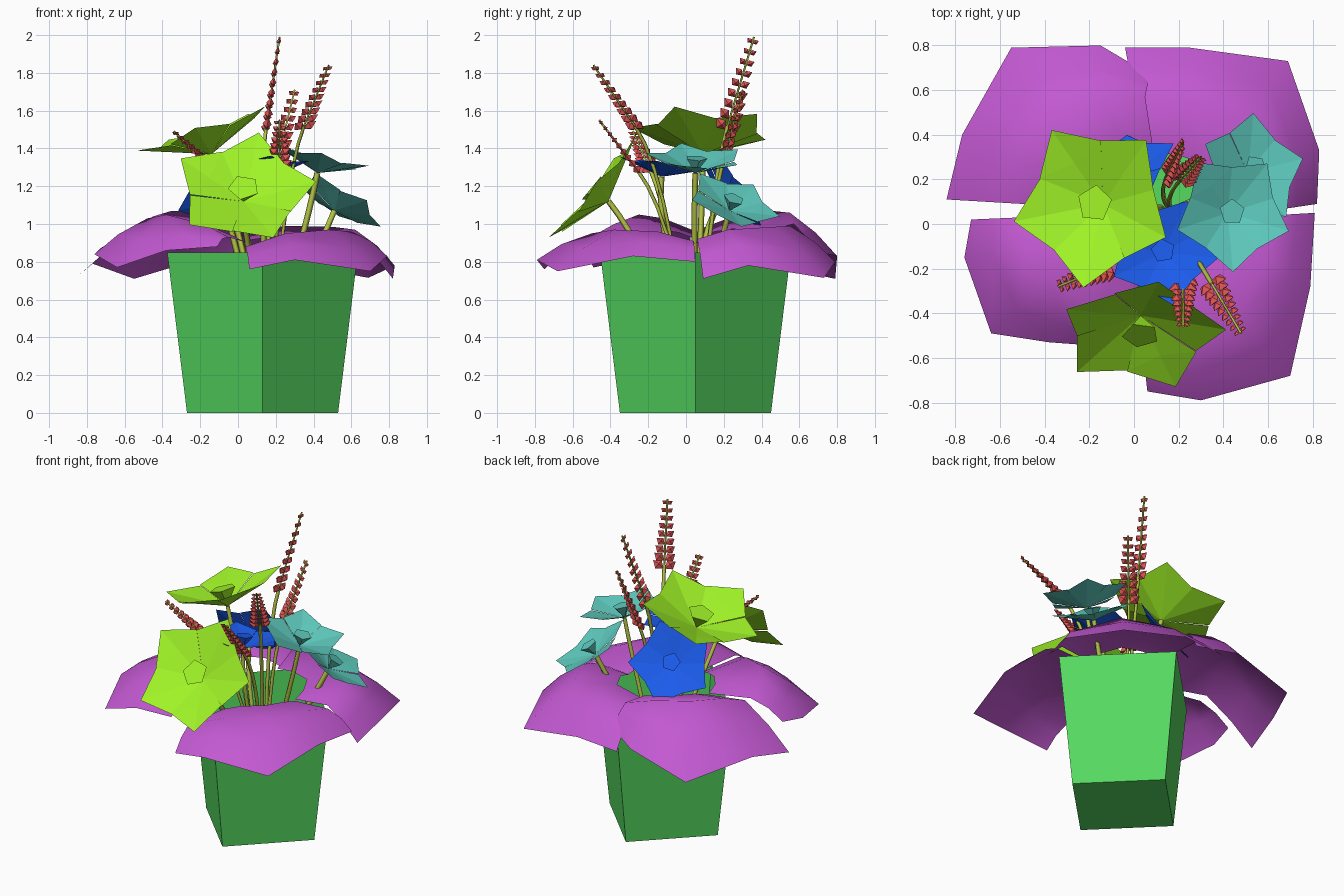
import bpy, bmesh, math
from mathutils import Vector as V

if "Cube" in bpy.data.objects:
    bpy.data.objects.remove(bpy.data.objects["Cube"])

def mat(name, *c):
    m = bpy.data.materials.new(name)
    m.diffuse_color = (*[x ** 2.2 for x in c], 1)
    m.use_nodes = True
    m.node_tree.nodes["Principled BSDF"].inputs["Base Color"].default_value = m.diffuse_color
    return m

GREEN, PURPLE = mat("pot_green", .34, .85, .38), mat("wrap_purple", .76, .35, .82)
LIME, TEAL = mat("lime", .62, .95, .17), mat("teal", .37, .79, .74)
BLUE, RED = mat("blue", .13, .36, .92), mat("red", .9, .34, .34)
STEM = mat("stem_olive", .7, .76, .28)
CENTRE = V((.13, .05, 0))

def add(name, verts, faces, material, smooth=False):
    me = bpy.data.meshes.new(name)
    me.from_pydata([tuple(v) for v in verts], [], faces)
    me.materials.append(material)
    ob = bpy.data.objects.new(name, me)
    bpy.context.collection.objects.link(ob)
    for p in me.polygons:
        p.use_smooth = smooth
    return ob

# Square tapered pot standing corner-forward, open at the top
def diamond(r, z):
    return [CENTRE + V((r * math.cos(i * math.pi / 2), r * math.sin(i * math.pi / 2), z)) for i in range(4)]

add("pot", diamond(.4, 0) + diamond(.505, .85),
    [(3, 2, 1, 0)] + [(i, (i + 1) % 4, (i + 1) % 4 + 4, i + 4) for i in range(4)], GREEN)

# Wrapping flaps: inner edge, raised ridge, bulging middle and drooping outer edge
def flap(name, ridge, outer):
    ridge, outer = [V(p) for p in ridge], [V(p) for p in outer]
    inner = []
    for p in ridge:
        q = CENTRE + (p - CENTRE) * .52
        q.z = p.z * .5 + .88 * .5
        inner.append(q)
    mid = [a.lerp(b, .55) + V((0, 0, .02)) for a, b in zip(ridge, outer)]
    rows = inner + ridge + mid + outer
    faces = [(r * 5 + c, (r + 1) * 5 + c, (r + 1) * 5 + c + 1, r * 5 + c + 1) for r in range(3) for c in range(4)]
    add(name, rows, faces, PURPLE, True)

flap("wrap_front_right",
     [(.04, -.58, .88), (.25, -.5, .95), (.48, -.38, .97), (.6, -.15, .96), (.64, .04, .91)],
     [(.06, -.75, .76), (.3, -.79, .81), (.70, -.68, .75), (.79, -.28, .83), (.81, .05, .80)])
flap("wrap_back_right",
     [(.62, .06, .92), (.62, .22, .97), (.5, .47, .985), (.25, .55, .99), (0, .58, .95)],
     [(.82, .09, .71), (.83, .33, .78), (.69, .73, .715), (.25, .79, .80), (-.04, .79, .78)])
flap("wrap_back_left",
     [(.05, .57, 1.0), (-.15, .55, 1.06), (-.35, .45, 1.07), (-.45, .25, 1.04), (-.5, .09, .98)],
     [(.07, .67, .86), (-.15, .80, .83), (-.55, .79, .71), (-.77, .4, .79), (-.84, .11, .73)])
flap("wrap_front_left",
     [(-.5, .03, .97), (-.48, -.12, 1.03), (-.38, -.25, 1.05), (-.18, -.38, 1.0), (-.05, -.48, .93)],
     [(-.73, .02, .87), (-.76, -.15, .84), (-.64, -.49, .77), (-.38, -.53, .86), (-.11, -.55, .88)])

# Curved stems
def stem(name, ctrl, end, radius):
    base = V((.15 + .15 * (end.x - .13), .05 + .15 * (end.y - .05), .4))
    pts = [base * (1 - t) ** 2 + ctrl * 2 * t * (1 - t) + end * t * t for t in [i / 6 for i in range(7)]]
    line(name, pts, radius)

def line(name, pts, radius):
    cu = bpy.data.curves.new(name, 'CURVE')
    cu.dimensions = '3D'
    cu.bevel_depth, cu.bevel_resolution = radius, 0
    cu.materials.append(STEM)
    sp = cu.splines.new('POLY')
    sp.points.add(len(pts) - 1)
    for q, p in zip(sp.points, pts):
        q.co = (*p, 1)
    bpy.context.collection.objects.link(bpy.data.objects.new(name, cu))

# Five-petalled flower: cupped, folded, pointed petals and a small centre
def flower(name, centre, normal, r, phase, material, cup):
    c, n = V(centre), V(normal).normalized()
    u = (V((1, 0, 0)) - n * n.x).normalized()
    w = n.cross(u)
    verts, faces = [], []
    for i in range(5):
        a = math.radians(phase + 72 * i)
        d, s = u * math.cos(a) + w * math.sin(a), w * math.cos(a) - u * math.sin(a)
        lift = n * (.02 * r * (i % 2))
        k = len(verts)
        verts += [c, c + r * (d * .6 + s * .44 + n * cup * .75) + lift, c + r * (d + n * cup) + lift,
                  c + r * (d * .6 - s * .44 + n * cup * .75) + lift, c + r * (d * .55 + n * cup * .55) + lift]
        faces += [(k, k + 4, k + 1), (k + 4, k + 2, k + 1), (k, k + 3, k + 4), (k + 4, k + 3, k + 2)]
    k = len(verts)
    verts += [c + r * (u * math.cos(a) * .22 + w * math.sin(a) * .22 + n * .3)
              for a in [math.radians(phase + 36 + 72 * j) for j in range(5)]] + [c]
    faces += [tuple(range(k, k + 5))] + [(k + j, k + 5, k + (j + 1) % 5) for j in range(5)]
    add(name, verts, faces, material)
    stem(name + "_stem", c - n * .2 - V((0, 0, .06)), c, .016)

flower("lime_flower_back", (-.14, .09, 1.37), (-.34, .02, 1), .38, 48, LIME, .38)
flower("lime_flower_front", (.03, -.41, 1.12), (0, -.75, .62), .385, 78, LIME, .3)
flower("teal_flower_low", (.51, .23, 1.07), (.45, .3, .8), .26, 20, TEAL, .25)
flower("teal_flower_high", (.42, .05, 1.27), (.25, .05, 1), .27, -90, TEAL, .35)
flower("blue_flower_front", (.13, -.13, 1.25), (0, .15, 1), .25, -80, BLUE, .3)
flower("blue_flower_back", (-.05, .2, 1.14), (-.3, .8, .6), .27, 90, BLUE, .25)

# Red flower spikes: paired buds shrinking towards the tip
def spike(name, start, tip, side):
    a, b = V(start), V(tip)
    ax = (b - a).normalized()
    s = V(side)
    s = (s - ax * s.dot(ax)).normalized()
    f = ax.cross(s)
    verts, faces = [], []
    for i in range(9):
        t = i / 8
        size = .07 * (1 - .55 * t)
        for sg in (-1, 1):
            p = a.lerp(b, t * .95) + s * sg * size * .5
            d = (s * sg * .8 + ax * .6).normalized()
            e = f.cross(d)
            k = len(verts)
            verts += [p - d * size * .55, p + d * size * .6, p + e * size * .45, p - e * size * .45,
                      p + f * size * .35, p - f * size * .35]
            faces += [(k + x, k + y, k + z) for x in (0, 1) for y in (2, 3) for z in (4, 5)]
    ob = add(name, verts, faces, RED)
    bm = bmesh.new()
    bm.from_mesh(ob.data)
    bmesh.ops.recalc_face_normals(bm, faces=bm.faces)
    bm.to_mesh(ob.data)
    bm.free()
    stem(name + "_stem", a - ax * .3, a, .011)
    line(name + "_core", [a, b], .006)

spike("spike_tall_back", (.15, .22, 1.52), (.22, .36, 1.99), (-.1, 1, -.2))
spike("spike_right_front", (.35, -.27, 1.52), (.48, -.49, 1.84), (1, .8, 0))
spike("spike_mid_back", (.21, .2, 1.34), (.30, .30, 1.71), (1, -.5, 0))
spike("spike_mid_front", (.22, -.26, 1.29), (.22, -.46, 1.55), (1, 0, 0))
spike("spike_left", (-.12, -.19, 1.29), (-.34, -.28, 1.49), (.35, -1, 0))
